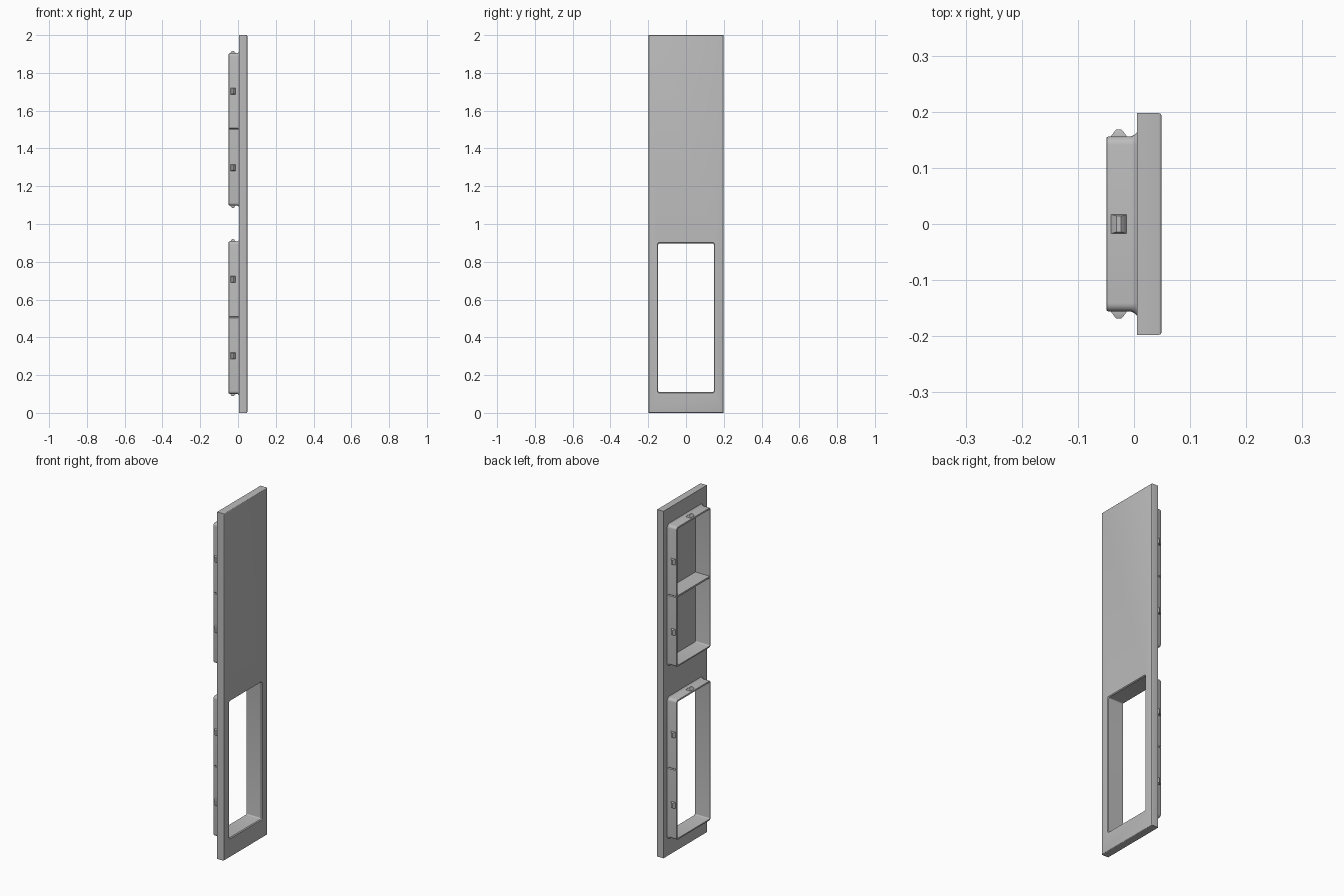
import bpy, bmesh, math
from mathutils import Vector, Matrix

cube = bpy.data.objects.get("Cube")
if cube:
    bpy.data.objects.remove(cube, do_unlink=True)

grey = bpy.data.materials.new("plain_grey")
grey.use_nodes = True
colour = (0.5, 0.5, 0.5, 1)
grey.diffuse_color = colour
grey.node_tree.nodes["Principled BSDF"].inputs["Base Color"].default_value = colour

BACK, FRONT, RIM = 0.0055, 0.049, -0.049   # x of panel back, panel front, frame rim
HALF_Y, HALF_Z, WALL = 0.156, 0.403, 0.009
UPPER, LOWER = 1.501, 0.504                # frame centre heights


def finish(name, bm, smooth=True):
    bmesh.ops.recalc_face_normals(bm, faces=bm.faces[:])
    mesh = bpy.data.meshes.new(name)
    bm.to_mesh(mesh)
    bm.free()
    mesh.materials.append(grey)
    ob = bpy.data.objects.new(name, mesh)
    bpy.context.collection.objects.link(ob)
    return ob


def box_mesh(bm, centre, size, turn=Matrix()):
    m = Matrix.Translation(centre) @ turn @ Matrix.Diagonal((*size, 1))
    bmesh.ops.create_cube(bm, size=1, matrix=m)


def rounded_loop(bm, x, grow, z, steps=5):
    """Rounded rectangle facing x, grown outwards from the frame outline."""
    r = max(0.015 + grow, 0.004)
    hy, hz = HALF_Y + grow - r, HALF_Z + grow - r
    verts = []
    for q, (sy, sz) in enumerate(((1, 1), (-1, 1), (-1, -1), (1, -1))):
        for i in range(steps + 1):
            a = (q + i / steps) * math.pi / 2
            verts.append(bm.verts.new((x, sy * hy + r * math.cos(a), z + sz * hz + r * math.sin(a))))
    return verts


def loft(name, profile, z, ring=False):
    """Skin rounded loops; a ring closes on itself, otherwise ends are capped."""
    bm = bmesh.new()
    loops = [rounded_loop(bm, x, g, z) for x, g in profile]
    pairs = list(zip(loops, loops[1:]))
    if ring:
        pairs.append((loops[-1], loops[0]))
    else:
        bm.faces.new(loops[0])
        bm.faces.new(loops[-1])
    for a, b in pairs:
        for i in range(len(a)):
            j = (i + 1) % len(a)
            bm.faces.new((a[i], a[j], b[j], b[i]))
    return finish(name, bm)


def cut(ob, cutter):
    cutter.hide_render = True
    mod = ob.modifiers.new("cut", 'BOOLEAN')
    mod.operation, mod.solver, mod.object = 'DIFFERENCE', 'EXACT', cutter
    bpy.context.view_layer.objects.active = ob
    bpy.ops.object.modifier_apply(modifier=mod.name)
    bpy.data.objects.remove(cutter, do_unlink=True)


def smooth(ob):
    bpy.ops.object.select_all(action='DESELECT')
    ob.select_set(True)
    bpy.context.view_layer.objects.active = ob
    bpy.ops.object.shade_smooth_by_angle(angle=math.radians(35))


# Panel with softened front edges
bm = bmesh.new()
box_mesh(bm, ((BACK + FRONT) / 2, 0, 1), (FRONT - BACK, 0.395, 2))
edges = [e for e in bm.edges if all(v.co.x > 0.04 for v in e.verts)]
bmesh.ops.bevel(bm, geom=edges, offset=0.005, segments=3, profile=0.5, affect='EDGES')
panel = finish("panel", bm)

# Open lower window with eased front lip, and blind upper pocket
cut(panel, loft("window_cutter", [(RIM, -WALL), (FRONT - 0.005, -WALL), (FRONT, -WALL + 0.004),
                                  (FRONT + 0.02, -WALL + 0.004)], LOWER))
cut(panel, loft("pocket_cutter", [(RIM, -WALL), (FRONT - 0.006, -WALL)], UPPER))
smooth(panel)

# Raised frame wall: flared foot, straight side, rounded rim, inner side
WALL_PROFILE = [(BACK, 0.008), (0.001, 0.003), (-0.005, 0), (RIM + 0.004, 0),
                (RIM + 0.001, -0.001), (RIM, -0.003), (RIM, -WALL), (BACK, -WALL)]


def clip(name, centre, out):
    """Small tapered catch pointing along out."""
    bm = bmesh.new()
    out = Vector(out)
    along = out.cross(Vector((1, 0, 0)))
    rows = []
    for height, wide, long in ((-0.002, 0.015, 0.017), (0.002, 0.013, 0.017),
                               (0.010, 0.007, 0.015), (0.0125, 0.004, 0.014)):
        rows.append([bm.verts.new(Vector(centre) + out * height + Vector((sx * wide, 0, 0)) + along * sl * long)
                     for sx, sl in ((-1, -1), (1, -1), (1, 1), (-1, 1))])
    for a, b in zip(rows, rows[1:]):
        for i in range(4):
            j = (i + 1) % 4
            bm.faces.new((a[i], a[j], b[j], b[i]))
    bm.faces.new(rows[0])
    bm.faces.new(rows[-1])
    smooth(finish(name, bm))


for label, z in (("upper", UPPER), ("lower", LOWER)):
    frame = loft(label + "_frame", WALL_PROFILE, z, ring=True)
    # Seam grooves halfway up both sides
    for side in (-1, 1):
        bm = bmesh.new()
        box_mesh(bm, (0, side * (HALF_Y + 0.001), z + 0.003), (0.2, 0.007, 0.007),
                 Matrix.Rotation(math.pi / 4, 4, 'X'))
        cut(frame, finish("groove_cutter", bm))
    smooth(frame)
    # Catches on the sides and ends
    for s, side in ((1, "left"), (-1, "right")):
        end = "top" if s > 0 else "bottom"
        clip(f"{label}_{end}_clip", (-0.027, 0, z + s * HALF_Z), (0, 0, s))
        # s selects the y side here
        for t, level in ((1, "high"), (-1, "low")):
            clip(f"{label}_{level}_clip_{'back' if s > 0 else 'front'}",
                 (-0.027, s * HALF_Y, z + t * 0.2025), (0, s, 0))

# Divider across the upper pocket
bm = bmesh.new()
box_mesh(bm, ((RIM + FRONT - 0.006) / 2, 0, UPPER + 0.003),
         (FRONT - 0.006 - RIM, 2 * (HALF_Y - WALL) + 0.002, 0.01))
finish("upper_divider", bm)
